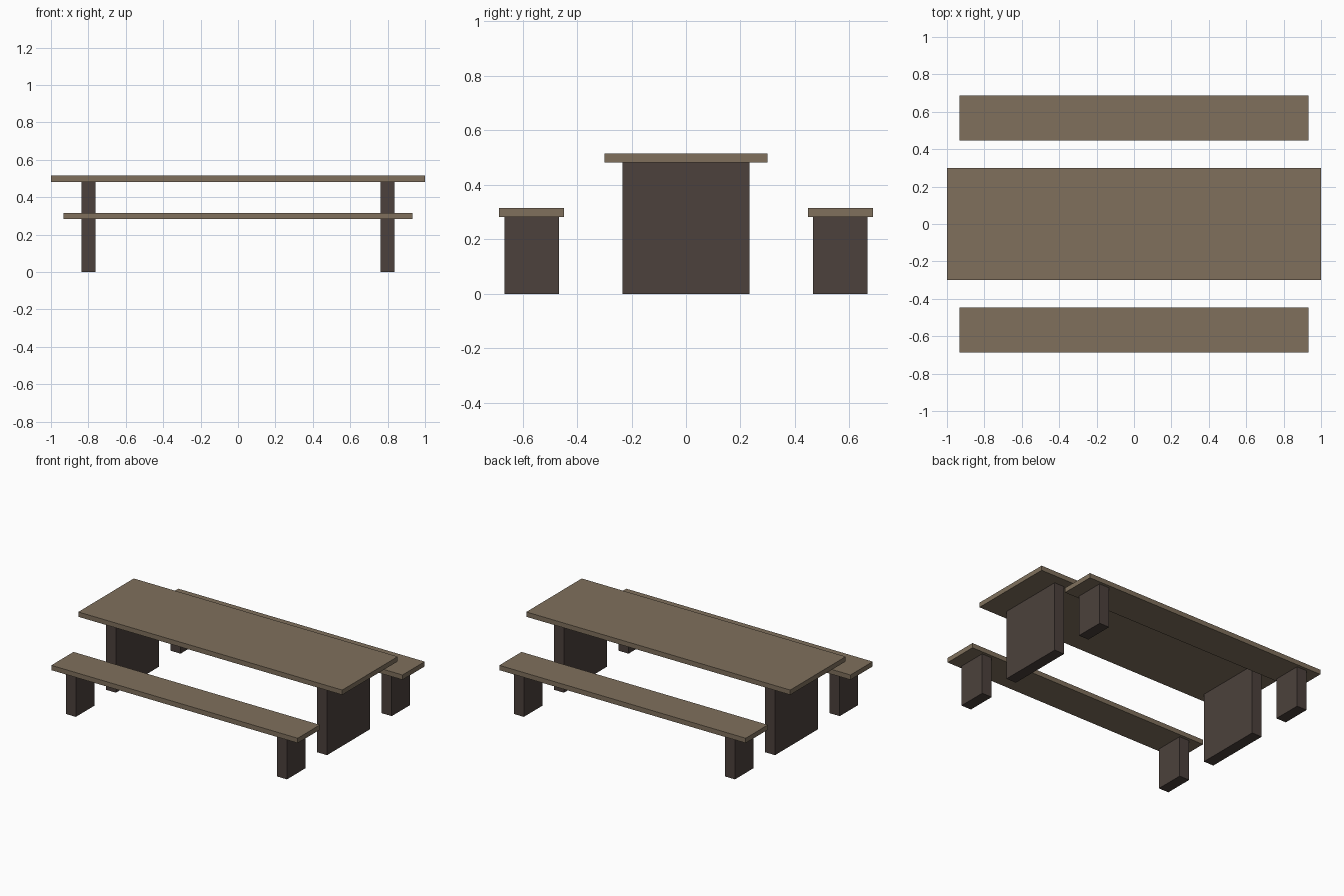
import bpy

cube = bpy.data.objects.get("Cube")
if cube:
    bpy.data.objects.remove(cube, do_unlink=True)


def make_material(name, rgb):
    mat = bpy.data.materials.new(name)
    mat.use_nodes = True
    colour = (*rgb, 1.0)
    mat.diffuse_color = colour
    mat.node_tree.nodes["Principled BSDF"].inputs["Base Color"].default_value = colour
    return mat


plank_wood = make_material("plank brown", (0.214, 0.163, 0.108))
leg_wood = make_material("dark leg brown", (0.072, 0.053, 0.045))


def box(name, centre, size, mat):
    bpy.ops.mesh.primitive_cube_add(size=1, location=centre)
    obj = bpy.context.object
    obj.name = name
    obj.scale = size
    bpy.ops.object.transform_apply(location=False, rotation=False, scale=True)
    obj.data.materials.append(mat)
    return obj


BOARD = 0.033    # plank thickness
LEG_X = 0.80     # leg distance from the middle
LEG_WIDTH = 0.076


def plank_on_legs(plank, leg, y, length, depth, leg_depth, top):
    """A flat board carried by one slab leg near each end."""
    under = top - BOARD
    box(plank, (0, y, top - BOARD / 2), (length, depth, BOARD), plank_wood)
    for side, sign in (("left", 1), ("right", -1)):
        box(f"{leg}_{side}", (sign * LEG_X, y, under / 2),
            (LEG_WIDTH, leg_depth, under), leg_wood)


# Table
plank_on_legs("table_top", "table_leg", 0, 2.0, 0.60, 0.466, 0.515)

# Benches in front and behind
for place, sign in (("front", -1), ("back", 1)):
    plank_on_legs(f"{place}_bench_seat", f"{place}_bench_leg",
                  sign * 0.567, 1.867, 0.24, 0.20, 0.315)
